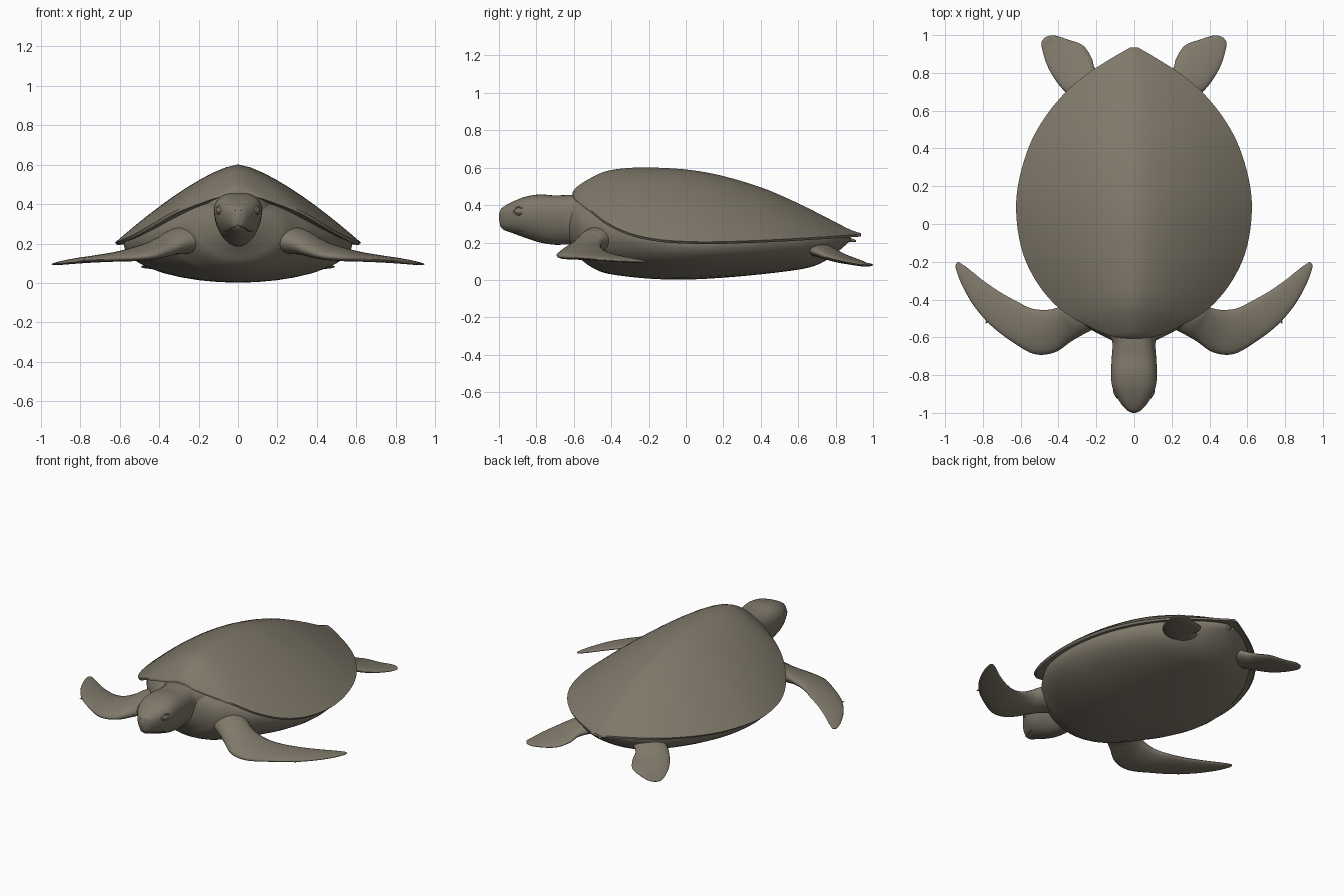
import bpy, bmesh, math
from mathutils import Vector

if "Cube" in bpy.data.objects:
    bpy.data.objects.remove(bpy.data.objects["Cube"])

skin = bpy.data.materials.new("olive_brown")
skin.diffuse_color = (0.215, 0.19, 0.145, 1)
skin.use_nodes = True
skin.node_tree.nodes["Principled BSDF"].inputs["Base Color"].default_value = skin.diffuse_color


def finish(ob, name, angle=50):
    ob.name = name
    ob.data.materials.clear()
    ob.data.materials.append(skin)
    bpy.ops.object.select_all(action='DESELECT')
    ob.select_set(True)
    bpy.context.view_layer.objects.active = ob
    bpy.ops.object.shade_smooth_by_angle(angle=math.radians(angle))
    return ob


def smooth(rows, n=5):
    """Catmull-Rom resampling of station rows."""
    p = [rows[0]] + list(rows) + [rows[-1]]
    out = []
    for i in range(1, len(p) - 2):
        for k in range(n):
            t = k / n
            out.append([0.5 * (2 * b + (c - a) * t + (2 * a - 5 * b + 4 * c - d) * t * t
                               + (3 * b - a - 3 * c + d) * t ** 3)
                        for a, b, c, d in zip(*p[i - 1:i + 3])])
    return out + [list(rows[-1])]


def loft(name, rings, angle=50):
    """Skin closed rings of points and cap both ends."""
    bm = bmesh.new()
    vs = [[bm.verts.new(q) for q in r] for r in rings]
    m = len(vs[0])
    for a, b in zip(vs, vs[1:]):
        for i in range(m):
            j = (i + 1) % m
            bm.faces.new((a[i], a[j], b[j], b[i]))
    bm.faces.new(vs[0])
    bm.faces.new(vs[-1])
    bmesh.ops.recalc_face_normals(bm, faces=bm.faces)
    me = bpy.data.meshes.new(name)
    bm.to_mesh(me)
    bm.free()
    ob = bpy.data.objects.new(name, me)
    bpy.context.collection.objects.link(ob)
    return finish(ob, name, angle)


def egg(y, w, mid, bot, top, power=1.0, n=36):
    """Cross-section with separate upper and lower halves."""
    ring = []
    for i in range(n):
        t = 2 * math.pi * i / n
        c, s = math.cos(t), math.sin(t)
        if s > 0:
            c = math.copysign(abs(c) ** power, c)
        ring.append((w * c, y, mid + s * ((top - mid) if s > 0 else (mid - bot))))
    return ring


# Carapace: y, half width, rim height, ridge height
shell = [(-.606, .03, .452, .468), (-.598, .10, .445, .482), (-.57, .18, .42, .508),
         (-.5, .32, .365, .55), (-.42, .425, .305, .583), (-.3, .52, .25, .599),
         (-.15, .59, .217, .6), (.03, .622, .205, .587), (.2, .615, .205, .555),
         (.4, .56, .212, .495), (.56, .475, .22, .428), (.7, .36, .228, .36),
         (.8, .24, .234, .308), (.88, .115, .24, .268), (.935, .02, .244, .25)]


def shell_ring(y, w, rim, top):
    us = [math.sin(math.pi / 2 * (i / 14 - 1)) for i in range(29)]
    crown = [(u * w, y, rim + (top - rim) * (1 - abs(u) ** 1.45)) for u in us]
    under = [(u * w * .98, y, rim - .012 + .3 * (top - rim) * (1 - u * u)) for u in us[::-1]]
    return crown + under


loft("carapace", [shell_ring(*r) for r in smooth(shell)], 60)

# Body and belly: y, half width, middle, bottom, top
body = [(-.63, .09, .31, .21, .42), (-.59, .17, .29, .155, .43), (-.55, .24, .27, .10, .43),
        (-.48, .31, .26, .055, .44), (-.4, .385, .25, .03, .42), (-.2, .515, .222, .007, .4),
        (0, .575, .2, .002, .36), (.2, .57, .2, .012, .34), (.4, .515, .205, .03, .32),
        (.6, .40, .21, .055, .3), (.7, .31, .212, .08, .28), (.78, .22, .215, .125, .26),
        (.84, .13, .22, .175, .25), (.88, .04, .225, .21, .238)]
loft("belly", [egg(*r) for r in smooth(body)])

# Neck and head: y, half width, bottom, top
head = smooth([(-.5, .19, .14, .45), (-.57, .15, .165, .455), (-.62, .116, .188, .455),
               (-.7, .118, .188, .452), (-.78, .122, .2, .457), (-.85, .118, .222, .447),
               (-.9, .10, .24, .43), (-.94, .077, .255, .412), (-.97, .054, .265, .395),
               (-.99, .032, .285, .378), (-1.0, .008, .325, .35)])
loft("head", [egg(y, w, b + .66 * (t - b), b, t, .7) for y, w, b, t in head])

# Mouth line following the side of the head
side = []
for y, w, b, t in head:
    if -.991 < y < -.865:
        mid = b + .66 * (t - b)
        z = max(.262 + .25 * max(0, -y - .9), b + .004)
        s = min(1, (mid - z) / (mid - b))
        side.append((w * math.sqrt(1 - s * s), y, z))
path = side + [(0, -.993, .292)] + [(-x, y, z) for x, y, z in side[::-1]]
cu = bpy.data.curves.new("mouth", 'CURVE')
cu.dimensions = '3D'
cu.bevel_depth = .003
cu.bevel_resolution = 1
sp = cu.splines.new('POLY')
sp.points.add(len(path) - 1)
for pt, q in zip(sp.points, path):
    pt.co = (*q, 1)
mouth = bpy.data.objects.new("mouth", cu)
cu.materials.append(skin)
bpy.context.collection.objects.link(mouth)


def blade_ring(lx, ly, lz, tx, ty, tz, thick, sx, n=20):
    """Flat oval between leading and trailing edge points."""
    a, b = Vector((lx, ly, lz)), Vector((tx, ty, tz))
    ring = []
    for i in range(n):
        t = 2 * math.pi * i / n
        q = (a + b) / 2 + (a - b) / 2 * math.cos(t) + Vector((0, 0, thick / 2 * math.sin(t)))
        ring.append((q.x * sx, q.y, q.z))
    return ring


# Flippers: leading point, trailing point, thickness
front = [(.10, -.50, .24, .22, -.28, .24, .18), (.25, -.575, .205, .375, -.42, .215, .13),
         (.33, -.62, .17, .42, -.447, .20, .10), (.42, -.68, .14, .48, -.455, .18, .075),
         (.53, -.688, .128, .55, -.445, .16, .06), (.65, -.62, .122, .62, -.41, .142, .045),
         (.76, -.535, .115, .71, -.36, .128, .035), (.85, -.43, .108, .80, -.298, .115, .028),
         (.912, -.32, .1, .875, -.238, .104, .02), (.942, -.24, .096, .922, -.205, .097, .01),
         (.944, -.215, .096, .936, -.203, .096, .005)]
rear = [(.18, .55, .18, .05, .66, .18, .10), (.28, .63, .17, .14, .76, .165, .085),
        (.355, .69, .148, .205, .82, .14, .068), (.415, .76, .12, .225, .88, .115, .05),
        (.46, .84, .1, .27, .945, .095, .035), (.485, .92, .085, .345, .975, .082, .024),
        (.49, .96, .082, .42, .998, .08, .016), (.475, .985, .08, .455, .995, .08, .006)]

for tag, sx in (("right", 1), ("left", -1)):
    loft(tag + "_front_flipper", [blade_ring(*r, sx) for r in smooth(front)], 70)
    loft(tag + "_rear_flipper", [blade_ring(*r, sx) for r in smooth(rear)], 70)
    # Small claw on the leading edge
    bpy.ops.mesh.primitive_cone_add(vertices=8, radius1=.012, radius2=.001, depth=.03,
                                    location=(sx * .778, -.515, .113),
                                    rotation=(math.radians(90), 0, sx * .6))
    finish(bpy.context.object, tag + "_claw")
    # Eye with a raised lid
    turn = -sx * .35
    bpy.ops.mesh.primitive_uv_sphere_add(segments=20, ring_count=12, radius=1,
                                         location=(sx * .097, -.893, .368),
                                         rotation=(0, 0, turn))
    bpy.context.object.scale = (.012, .026, .018)
    finish(bpy.context.object, tag + "_eye")
    bpy.ops.mesh.primitive_torus_add(major_segments=28, minor_segments=8, major_radius=.028,
                                     minor_radius=.006, location=(sx * .098, -.893, .368),
                                     rotation=(0, math.radians(90), turn))
    bpy.context.object.scale = (.7, 1, 1)
    finish(bpy.context.object, tag + "_eyelid")
    # Nostril
    bpy.ops.mesh.primitive_uv_sphere_add(segments=10, ring_count=6, radius=.005,
                                         location=(sx * .016, -.99, .366))
    finish(bpy.context.object, tag + "_nostril")

# Tail curling up under the shell tip: y, half width, middle, bottom, top
tail = [(.68, .07, .17, .11, .23), (.76, .05, .17, .135, .205), (.82, .032, .195, .17, .22),
        (.865, .02, .213, .2, .228), (.91, .005, .208, .204, .212)]
loft("tail", [egg(*r, n=16) for r in smooth(tail)])
